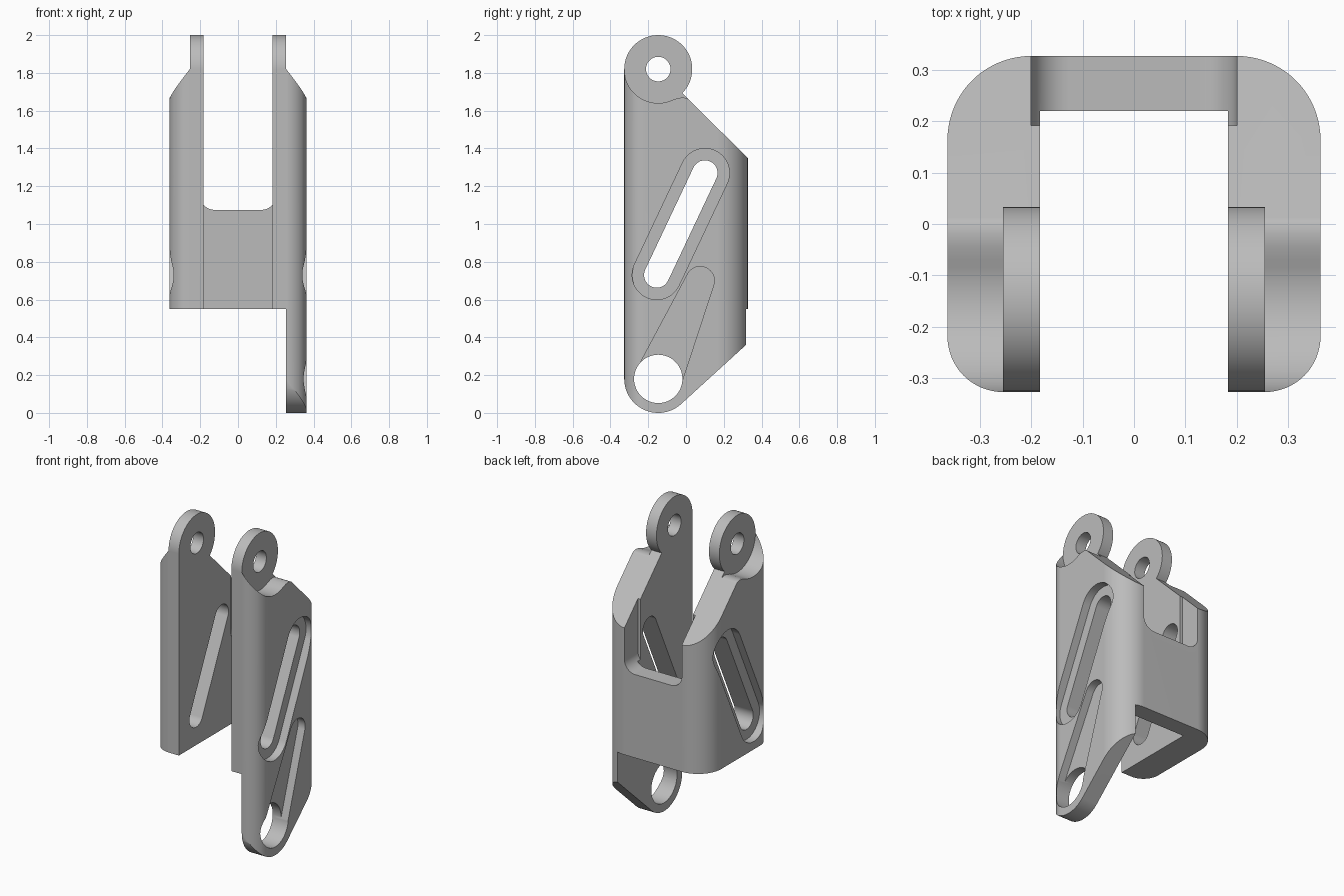
import bpy, bmesh
from math import cos, sin, pi, radians, acos, atan2, hypot
from mathutils import Vector

if "Cube" in bpy.data.objects:
    bpy.data.objects.remove(bpy.data.objects["Cube"], do_unlink=True)

gray = bpy.data.materials.new("plain gray")
gray.use_nodes = True
GRAY = (0.5, 0.5, 0.5, 1)
gray.diffuse_color = GRAY
gray.node_tree.nodes["Principled BSDF"].inputs["Base Color"].default_value = GRAY

HALF_X, HALF_Y = 0.363, 0.327
INNER, LUG_X = 0.183, 0.255      # inner wall and outer lug face
FLOOR = 0.55                     # underside of the channel
PIVOT, FOOT, R = (-0.147, 1.82), (-0.147, 0.18), 0.18


def arc(c, r, a0, a1, n=24):
    """Points on an arc, angles in degrees."""
    return [(c[0] + r * cos(radians(a0 + (a1 - a0) * i / n)),
             c[1] + r * sin(radians(a0 + (a1 - a0) * i / n))) for i in range(n + 1)]


def circle(c, r, n=48):
    return arc(c, r, 0, 360, n)[:-1]


def capsule(c1, r1, c2, r2):
    """Outline around two circles joined by tangent lines."""
    dx, dy = c2[0] - c1[0], c2[1] - c1[1]
    a = atan2(dy, dx) * 180 / pi
    b = acos((r1 - r2) / hypot(dx, dy)) * 180 / pi
    return arc(c2, r2, a - b, a + b) + arc(c1, r1, a + b, a + 360 - b)


def prism(name, axis, pts, lo, hi):
    """Extrude a 2D outline along an axis from lo to hi."""
    place = {"x": lambda p, t: (t, p[0], p[1]),
             "y": lambda p, t: (p[0], t, p[1]),
             "z": lambda p, t: (p[0], p[1], t)}[axis]
    bm = bmesh.new()
    face = bm.faces.new([bm.verts.new(place(p, lo)) for p in pts])
    ext = bmesh.ops.extrude_face_region(bm, geom=[face])
    moved = [v for v in ext["geom"] if isinstance(v, bmesh.types.BMVert)]
    bmesh.ops.translate(bm, verts=moved,
                        vec=Vector(place((0, 0), hi)) - Vector(place((0, 0), lo)))
    bmesh.ops.recalc_face_normals(bm, faces=bm.faces)
    mesh = bpy.data.meshes.new(name)
    bm.to_mesh(mesh)
    bm.free()
    mesh.materials.append(gray)
    ob = bpy.data.objects.new(name, mesh)
    bpy.context.collection.objects.link(ob)
    return ob


def combine(target, cutter, operation="DIFFERENCE"):
    """Apply a boolean and discard the cutter."""
    cutter.hide_render = True
    mod = target.modifiers.new("cut", "BOOLEAN")
    mod.operation, mod.solver, mod.object = operation, "EXACT", cutter
    bpy.context.view_layer.objects.active = target
    bpy.ops.object.modifier_apply(modifier=mod.name)
    bpy.data.objects.remove(cutter, do_unlink=True)


# U-shaped channel, open at the front, with rounded outer corners
rf, rb = 0.108, 0.163
half = [(INNER, 0.22), (INNER, -HALF_Y)]
half += arc((HALF_X - rf, -HALF_Y + rf), rf, -90, 0, 16)
half += arc((HALF_X - rb, HALF_Y - rb), rb, 0, 90, 20)
plan = half + [(-x, y) for x, y in reversed(half)]
bracket = prism("bracket", "z", plan, -0.1, 2.1)

# Side outline: lug on top, sloped shoulder, rounded foot
side = arc(PIVOT, R, -45, 180, 48) + [(-0.4, PIVOT[1]), (-0.4, FOOT[1])]
side += arc(FOOT, R, 180, 312.4, 32) + [(0.4, 0.435), (0.4, 1.277)]
combine(bracket, prism("side_outline", "x", side, -0.6, 0.6), "INTERSECT")

# Only the outer layer of the left wall reaches down to the foot
combine(bracket, prism("underside", "z",
        [(-0.6, -0.6), (LUG_X, -0.6), (LUG_X, 0.6), (-0.6, 0.6)], -0.2, FLOOR))

# Rear window with rounded lower corners
wr = 0.075
window = arc((-0.2 + wr, 1.075 + wr), wr, 180, 270, 12)
window += arc((0.2 - wr, 1.075 + wr), wr, 270, 360, 12) + [(0.2, 2.2), (-0.2, 2.2)]
combine(bracket, prism("rear_window", "y", window, 0.192, 0.6))

# Scoops that leave the lugs standing as thin plates
scoop = [(-0.5, 2.2), (-0.5, PIVOT[1])] + arc(PIVOT, R, 180, 295)
scoop += [(-0.045, 1.666), (-0.02, 1.670), (0, 1.667), (0.02, 1.657), (0.3, 1.8), (0.3, 2.2)]
# Slanted slots with a wider recess on both outer faces
low, high = (-0.155, 0.73), (0.1, 1.27)
for s in (-1, 1):
    combine(bracket, prism("scoop", "x", scoop, s * LUG_X, s * 0.6))
    combine(bracket, prism("slot_recess", "x", capsule(low, 0.13, high, 0.13),
                           s * 0.313, s * 0.6))
combine(bracket, prism("slot", "x", capsule(low, 0.067, high, 0.067), -0.6, 0.6))

# Lug holes, foot hole and the tapered groove above it
combine(bracket, prism("lug_holes", "x", circle(PIVOT, 0.065), -0.6, 0.6))
combine(bracket, prism("foot_hole", "x", circle(FOOT, 0.128), 0.1, 0.6))
combine(bracket, prism("groove", "x", capsule(FOOT, 0.124, (0.075, 0.70), 0.075), 0.313, 0.6))

# Smooth curved walls, keep machined edges crisp
bpy.ops.object.select_all(action="DESELECT")
bracket.select_set(True)
bpy.context.view_layer.objects.active = bracket
bpy.ops.object.shade_smooth_by_angle(angle=radians(25))
weighted = bracket.modifiers.new("weighted normals", "WEIGHTED_NORMAL")
weighted.keep_sharp = True
